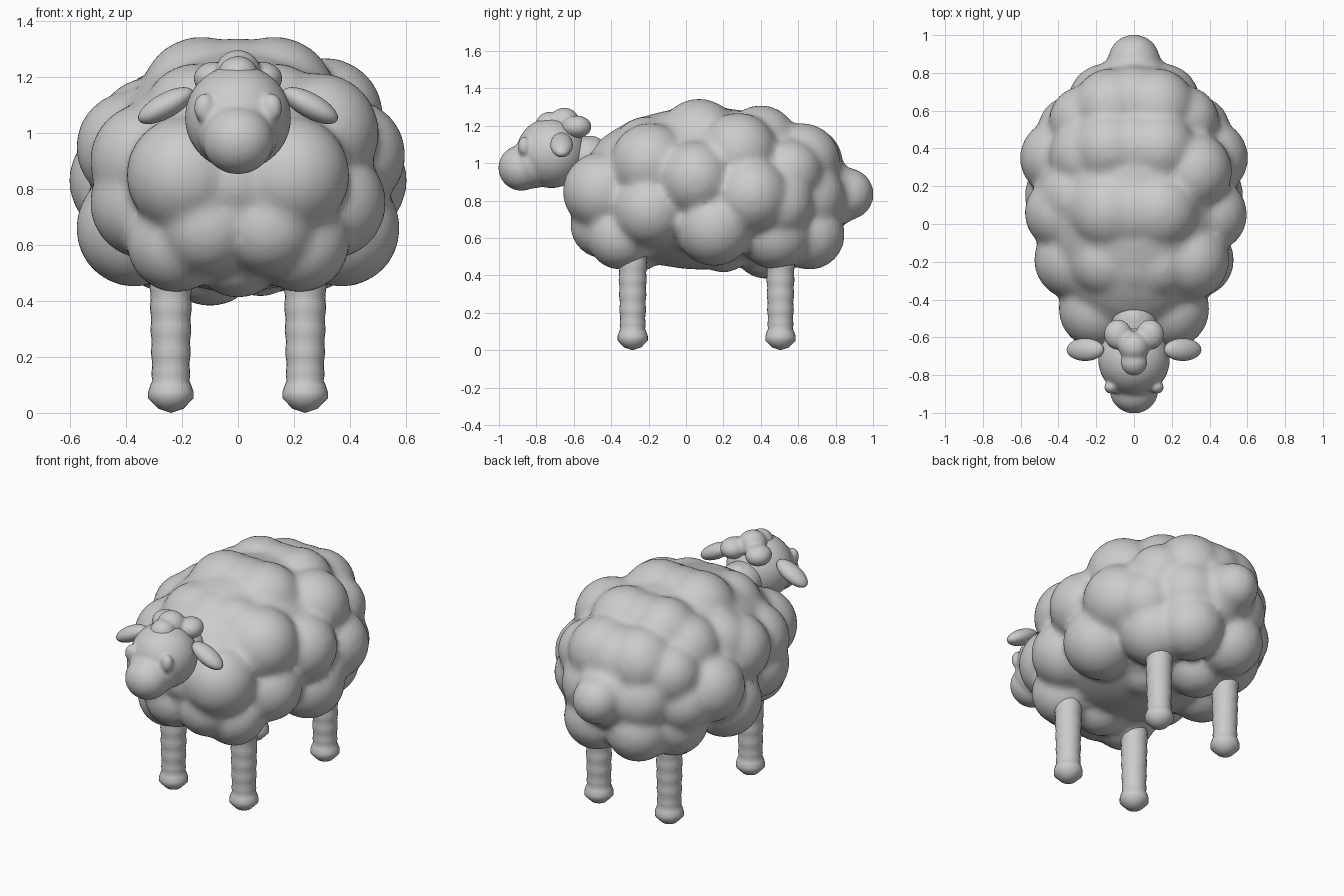
import bpy, bmesh, math
from mathutils import Matrix

if "Cube" in bpy.data.objects:
    bpy.data.objects.remove(bpy.data.objects["Cube"])


def finish(name, bm):
    me = bpy.data.meshes.new(name)
    bm.to_mesh(me)
    bm.free()
    for p in me.polygons:
        p.use_smooth = True
    ob = bpy.data.objects.new(name, me)
    bpy.context.collection.objects.link(ob)
    return ob


def add_ball(bm, c, r, tilt=0.0):
    # ellipsoid with radii r, tilted about the y axis
    r = r if isinstance(r, tuple) else (r, r, r)
    m = Matrix.Translation(c) @ Matrix.Rotation(tilt, 4, 'Y') @ Matrix.Diagonal((*r, 1))
    bmesh.ops.create_uvsphere(bm, u_segments=32, v_segments=20, radius=1, matrix=m)


def ball(name, c, r, tilt=0.0):
    bm = bmesh.new()
    add_ball(bm, c, r, tilt)
    return finish(name, bm)


def fuse(ob, voxel, iterations):
    # merge overlapping balls and soften the creases
    rm = ob.modifiers.new("fuse", 'REMESH')
    rm.mode = 'VOXEL'
    rm.voxel_size = voxel
    rm.use_smooth_shade = True
    sm = ob.modifiers.new("soften", 'SMOOTH')
    sm.factor = 0.5
    sm.iterations = iterations


# Woolly fleece: a core plus mirrored tufts (x, y, z, radius)
tufts = [
    (.40, .35, .83, .205), (.37, .15, .66, .21), (.19, -.45, .85, .21),
    (.33, -.19, .75, .20), (.22, -.35, .61, .18), (.13, .07, 1.125, .22),
    (.13, .40, 1.11, .20), (.27, .55, .95, .18), (.12, .62, 1.01, .205),
    (.25, .48, .63, .20), (.14, .66, .62, .19), (.15, .65, .82, .20),
    (.33, .50, .78, .18), (.11, -.44, .67, .18),
]
# Tufts that differ between the two flanks, and low belly tufts
uneven = [
    (.29, -.19, 1.00, .215), (.40, .05, .92, .20), (.31, .28, 1.06, .21),
    (.13, -.21, 1.06, .19), (-.32, -.19, .90, .21), (-.38, .06, .95, .20),
    (-.25, .36, 1.03, .20), (-.15, -.20, 1.06, .19), (-.31, .15, 1.0, .20),
    (-.10, .43, .56, .18), (.08, .20, .58, .165),
]
# Tufts on the centre line: back, chest, rump and tail (y, z, radius)
centre = [
    (.07, 1.12, .22), (.40, 1.10, .20), (.64, 1.00, .20), (-.21, 1.05, .20),
    (-.43, .84, .20), (-.28, .58, .17), (.73, .83, .20), (.865, .835, .14),
]
bm = bmesh.new()
add_ball(bm, (0, .1, .865), (.50, .70, .435))
for x, y, z, r in tufts:
    for s in (-1, 1):
        add_ball(bm, (s * x, y, z), r)
for x, y, z, r in uneven:
    add_ball(bm, (x, y, z), r)
for y, z, r in centre:
    add_ball(bm, (0, y, z), r)
fuse(finish("fleece", bm), .02, 10)

# Legs with a gently rippled shaft and flared hoof
profile = [(0, 0), (.045, .015), (.081, .052), (.081, .075), (.073, .10), (.066, .115)]
for i in range(1, 23):
    z = .115 + i * .02
    profile.append((.067 + .010 * i / 22 + .002 * math.sin(i * math.pi / 2), z))
profile.append((0, .58))


def leg(name, x, y):
    bm = bmesh.new()
    vs = [bm.verts.new((r, 0, z)) for r, z in profile]
    es = [bm.edges.new(e) for e in zip(vs, vs[1:])]
    bmesh.ops.spin(bm, geom=vs + es, cent=(0, 0, 0), axis=(0, 0, 1),
                   angle=math.tau, steps=24)
    bmesh.ops.remove_doubles(bm, verts=bm.verts, dist=.0005)
    bmesh.ops.recalc_face_normals(bm, faces=bm.faces)
    finish(name, bm).location = (x, y, 0)


for s, side in ((-1, "right"), (1, "left")):
    leg("front_leg_" + side, s * .24, -.285)
    leg("back_leg_" + side, s * .24, .505)
    ball("ear_" + side, (s * .258, -.665, 1.098), (.11, .06, .045), s * .5)

# Head blended with muzzle and bulging eyes
bm = bmesh.new()
add_ball(bm, (0, -.72, 1.055), (.190, .188, .188))
add_ball(bm, (0, -.88, .975), (.128, .123, .122))
add_ball(bm, (0, -.82, 1.00), (.145, .13, .135))
for s in (-1, 1):
    add_ball(bm, (s * .12, -.865, 1.09), (.038, .034, .052))
fuse(finish("head", bm), .01, 5)
ball("neck", (0, -.53, 1.03), (.12, .14, .115))

# Forelock of wool
bm = bmesh.new()
for c, r in (((0, -.65, 1.215), .082), ((0, -.73, 1.20), .075),
             ((.085, -.585, 1.195), (.074, .08, .06)),
             ((-.085, -.585, 1.195), (.074, .08, .06)),
             ((0, -.51, 1.055), .092)):
    add_ball(bm, c, r)
fuse(finish("forelock", bm), .01, 4)
